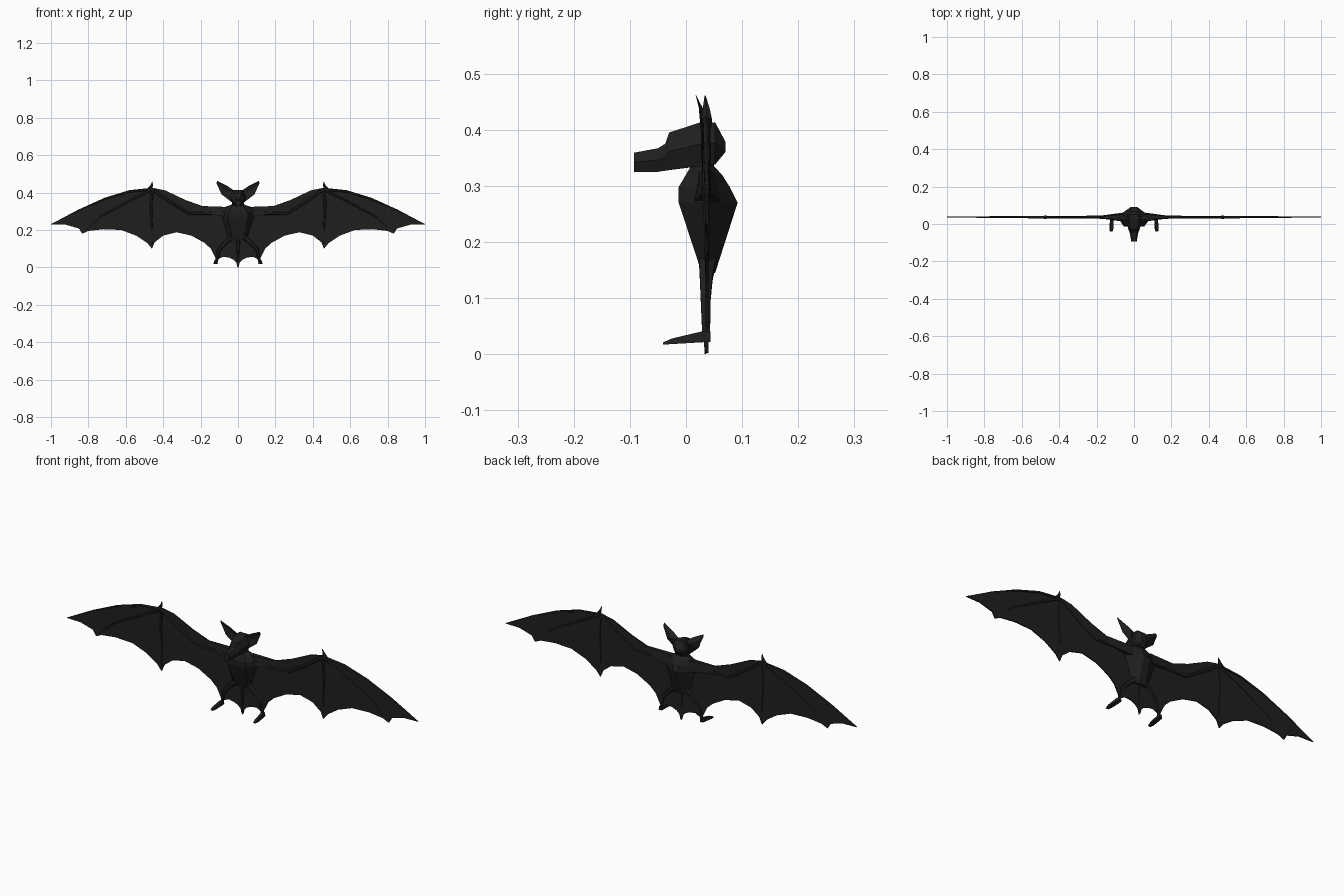
import bpy, bmesh, math
from mathutils import Vector

fur = bpy.data.materials.new("charcoal black")
fur.diffuse_color = (0.0135, 0.0135, 0.0135, 1)


def finish(name, bm, mirror=True):
    bmesh.ops.recalc_face_normals(bm, faces=bm.faces[:])
    me = bpy.data.meshes.new(name)
    bm.to_mesh(me)
    bm.free()
    me.materials.append(fur)
    ob = bpy.data.objects.new(name, me)
    bpy.context.collection.objects.link(ob)
    if mirror:
        ob.modifiers.new("mirror", 'MIRROR').use_clip = True
    return ob


def loft(name, rings, mirror=False):
    """Skin a list of equal-length point rings and cap both ends."""
    bm = bmesh.new()
    rs = [[bm.verts.new(p) for p in r] for r in rings]
    n = len(rs[0])
    for a, b in zip(rs, rs[1:]):
        for i in range(n):
            j = (i + 1) % n
            bm.faces.new((a[i], a[j], b[j], b[i]))
    bm.faces.new(rs[0])
    bm.faces.new(rs[-1])
    return finish(name, bm, mirror)


def limb(name, path, sides=6):
    """Tapered mirrored tube; path holds (x, y, z, radius)."""
    pts = [Vector(p[:3]) for p in path]
    rings = []
    for i, p in enumerate(pts):
        t = (pts[min(i + 1, len(pts) - 1)] - pts[max(i - 1, 0)]).normalized()
        u = t.cross(Vector((0, 1, 0))).normalized()
        v = t.cross(u)
        r = path[i][3]
        rings.append([p + r * (math.cos(a) * u + math.sin(a) * v)
                      for a in (math.tau * k / sides for k in range(sides))])
    return loft(name, rings, True)


def plate(name, outline, front, back):
    """Flat mirrored sheet in the x-z plane between two y depths."""
    bm = bmesh.new()
    f = bm.faces.new([bm.verts.new((x, back, z)) for x, z in outline])
    out = bmesh.ops.extrude_face_region(bm, geom=[f])["geom"]
    bmesh.ops.translate(bm, vec=(0, front - back, 0),
                        verts=[g for g in out if isinstance(g, bmesh.types.BMVert)])
    bmesh.ops.triangulate(bm, faces=[g for g in bm.faces if len(g.verts) > 4])
    return finish(name, bm)


# wing membranes with scalloped trailing edge
plate("wing_membrane", [
    (0.05, 0.32), (0.12, 0.318), (0.19, 0.328), (0.28, 0.36), (0.39, 0.412),
    (0.455, 0.425), (0.58, 0.412), (0.71, 0.372), (0.85, 0.31), (1.0, 0.23),
    (0.92, 0.228), (0.85, 0.208), (0.833, 0.18), (0.80, 0.195), (0.72, 0.204),
    (0.625, 0.2), (0.545, 0.17), (0.485, 0.13), (0.46, 0.10), (0.445, 0.135),
    (0.40, 0.17), (0.33, 0.188), (0.25, 0.17), (0.18, 0.132), (0.145, 0.10),
    (0.115, 0.04), (0.08, 0.057), (0.045, 0.052), (0.04, 0.2)], 0.035, 0.040)

# tail membrane between the legs
plate("tail_membrane", [(0, 0.2), (0.05, 0.2), (0.05, 0.053), (0.025, 0.042),
                        (0.01, 0.028), (0.004, 0.004), (0, 0.002)], 0.035, 0.040)
loft("tail", [[(r * math.cos(a), 0.035 + r * math.sin(a), z)
               for a in (math.tau * k / 6 for k in range(6))]
              for z, r in ((0.16, 0.012), (0.06, 0.006), (0.0, 0.002))])

# arm and finger bones
limb("arm_bone", [(0.05, 0.036, 0.295, 0.022), (0.13, 0.037, 0.292, 0.012),
                  (0.26, 0.037, 0.287, 0.008), (0.37, 0.036, 0.355, 0.009),
                  (0.457, 0.036, 0.418, 0.009)])
limb("leading_finger", [(0.455, 0.036, 0.418, 0.008), (0.58, 0.037, 0.406, 0.007),
                        (0.71, 0.037, 0.367, 0.006), (0.85, 0.037, 0.306, 0.004),
                        (0.996, 0.037, 0.231, 0.002)])
limb("middle_finger", [(0.457, 0.036, 0.418, 0.008), (0.57, 0.037, 0.361, 0.007),
                       (0.73, 0.037, 0.275, 0.005), (0.834, 0.037, 0.184, 0.002)])
limb("inner_finger", [(0.457, 0.036, 0.418, 0.008), (0.466, 0.036, 0.33, 0.008),
                      (0.46, 0.037, 0.23, 0.006), (0.46, 0.037, 0.105, 0.002)])
limb("thumb_claw", [(0.475, 0.037, 0.415, 0.011), (0.462, 0.036, 0.437, 0.007),
                    (0.457, 0.034, 0.461, 0.001)])

# torso: z, front y, back y, half width, front half width, back half width
torso = []
for z, f, b, w, fw, bw in [(0.145, 0.028, 0.052, 0.048, 0.03, 0.02),
                           (0.27, -0.013, 0.092, 0.088, 0.055, 0.016),
                           (0.298, -0.013, 0.078, 0.092, 0.05, 0.016),
                           (0.32, 0.0, 0.064, 0.08, 0.035, 0.016),
                           (0.335, 0.009, 0.05, 0.034, 0.022, 0.015),
                           (0.36, 0.01, 0.048, 0.03, 0.02, 0.015)]:
    torso.append([(-fw, f, z), (fw, f, z), (w, 0.037, z),
                  (bw, b, z), (-bw, b, z), (-w, 0.037, z)])
loft("torso", torso)


# shoulder wedge blending torso into wing
loft("shoulder", [[(x, 0.037 - d, z0), (x, 0.037 + d, z0), (x, 0.037 + d * 0.6, z1),
                   (x, 0.037 - d * 0.6, z1)]
                  for x, d, z0, z1 in ((0.05, 0.025, 0.27, 0.323),
                                       (0.19, 0.006, 0.288, 0.328))], True)

# head and muzzle: y, bottom z, top z, half width
head = []
for y, b, t, w in [(-0.093, 0.325, 0.359, 0.015), (-0.05, 0.325, 0.367, 0.022),
                   (-0.037, 0.327, 0.375, 0.027), (-0.03, 0.328, 0.395, 0.03),
                   (0.025, 0.335, 0.413, 0.044), (0.052, 0.338, 0.413, 0.04),
                   (0.07, 0.36, 0.379, 0.018)]:
    m = b + (t - b) * 0.5
    head.append([(-w * .6, y, b), (w * .6, y, b), (w, y, m),
                 (w * .6, y, t), (-w * .6, y, t), (-w, y, m)])
loft("head", head)

# ears, cupped forward
bm = bmesh.new()
rim = [bm.verts.new(p) for p in [(0.012, 0.03, 0.405), (0.055, 0.024, 0.434),
                                 (0.113, 0.017, 0.463), (0.114, 0.022, 0.448),
                                 (0.088, 0.027, 0.39), (0.035, 0.028, 0.35)]]
cup = bm.verts.new((0.06, 0.034, 0.405))
rear = bm.verts.new((0.055, 0.046, 0.408))
for i in range(6):
    a, b = rim[i], rim[(i + 1) % 6]
    bm.faces.new((a, b, cup))
    bm.faces.new((b, a, rear))
finish("ear", bm)

# legs and feet
limb("leg", [(0.03, 0.038, 0.165, 0.017), (0.065, 0.036, 0.135, 0.013),
             (0.102, 0.035, 0.095, 0.010), (0.116, 0.036, 0.03, 0.008)])
loft("foot", [[(x - w, y, b), (x + w, y, b), (x + w * .7, y, t), (x - w * .7, y, t)]
              for x, y, b, t, w in ((0.117, 0.044, 0.022, 0.04, 0.008),
                                    (0.118, 0.026, 0.021, 0.040, 0.010),
                                    (0.121, -0.025, 0.018, 0.028, 0.011),
                                    (0.122, -0.041, 0.017, 0.021, 0.007))], True)
